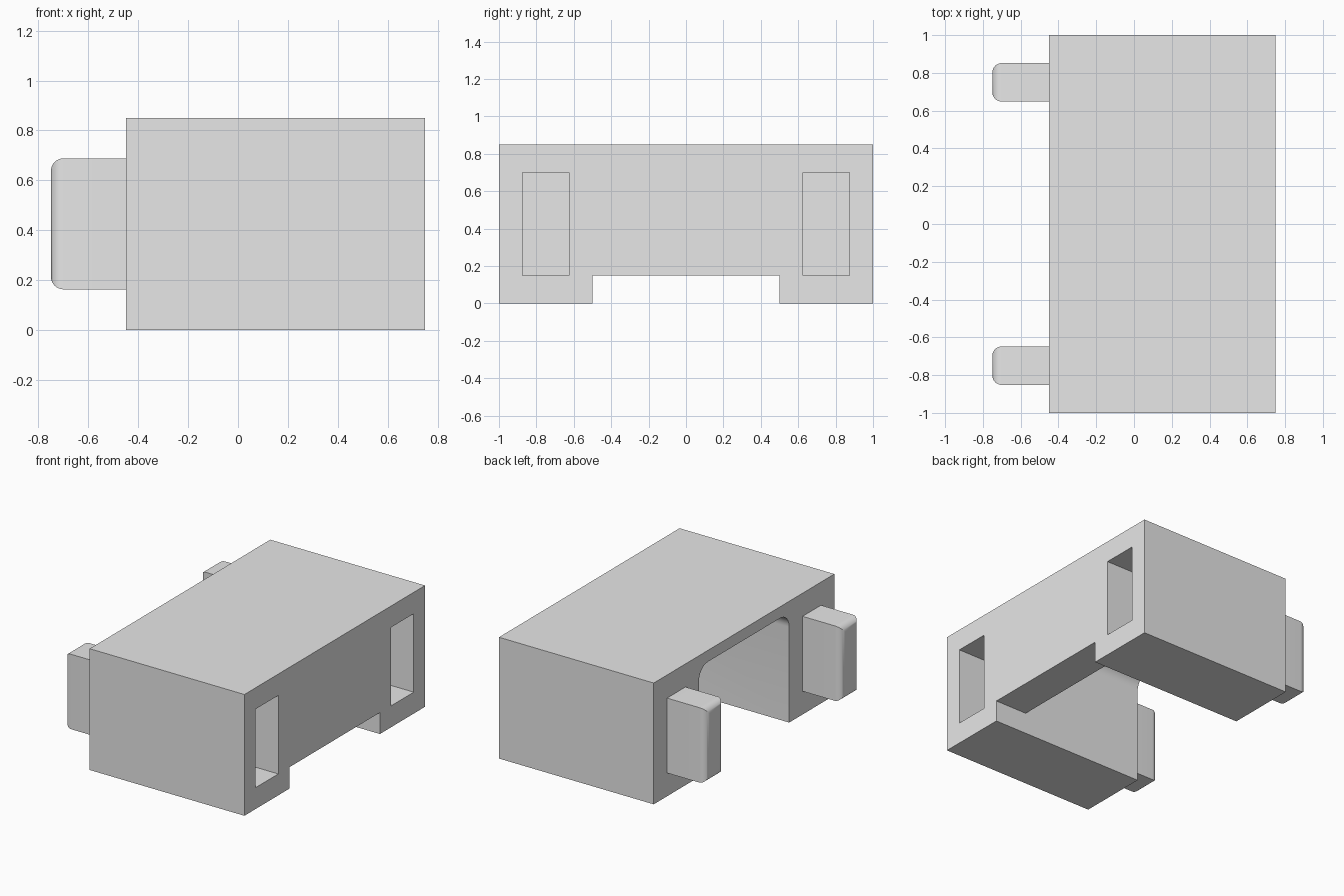
import bpy
import bmesh

old = bpy.data.objects.get("Cube")
if old:
    bpy.data.objects.remove(old, do_unlink=True)

grey = bpy.data.materials.new("light_grey")
grey.use_nodes = True
COLOUR = (0.8, 0.8, 0.8, 1.0)
grey.diffuse_color = COLOUR
grey.node_tree.nodes["Principled BSDF"].inputs["Base Color"].default_value = COLOUR


def block(name, x, y, z, rounded=None, radius=0.1):
    """Box between (min, max) pairs; edges chosen by rounded(mid, direction) are bevelled."""
    bm = bmesh.new()
    bmesh.ops.create_cube(bm, size=1)
    for v in bm.verts:
        v.co = [lo + (c + 0.5) * (hi - lo) for c, (lo, hi) in zip(v.co, (x, y, z))]
    if rounded:
        edges = [e for e in bm.edges
                 if rounded((e.verts[0].co + e.verts[1].co) / 2,
                            e.verts[1].co - e.verts[0].co)]
        bmesh.ops.bevel(bm, geom=edges, offset=radius, offset_type='OFFSET',
                        segments=8, profile=0.5, affect='EDGES')
    mesh = bpy.data.meshes.new(name)
    bm.to_mesh(mesh)
    bm.free()
    mesh.materials.append(grey)
    obj = bpy.data.objects.new(name, mesh)
    bpy.context.collection.objects.link(obj)
    return obj


def activate(obj):
    bpy.ops.object.select_all(action='DESELECT')
    obj.select_set(True)
    bpy.context.view_layer.objects.active = obj


def cut(target, cutter):
    mod = target.modifiers.new("cut", 'BOOLEAN')
    mod.operation = 'DIFFERENCE'
    mod.solver = 'EXACT'
    mod.object = cutter
    activate(target)
    bpy.ops.object.modifier_apply(modifier=mod.name)
    bpy.data.objects.remove(cutter, do_unlink=True)


# Main housing
body = block("housing", (-0.45, 0.75), (-1, 1), (0, 0.85))

# Tunnel open below and on one side, with rounded upper corners
cut(body, block("tunnel_cutter", (-0.6, 0.5), (-0.5, 0.5), (-0.2, 0.77),
                lambda mid, d: mid.z > 0.7 and abs(d.x) > 0.5))

# Low notch through the remaining wall
cut(body, block("notch_cutter", (0.4, 0.9), (-0.5, 0.5), (-0.2, 0.15)))

# Matching sockets and tabs at both ends
for label, side in (("front", -1), ("back", 1)):
    mid = 0.75 * side
    cut(body, block(label + "_socket_cutter", (0.4, 0.9),
                    (mid - 0.125, mid + 0.125), (0.15, 0.7)))
    tab = block(label + "_tab", (-0.75, -0.44), (mid - 0.102, mid + 0.102), (0.163, 0.688),
                lambda m, d: m.x < -0.74, 0.05)
    activate(tab)
    bpy.ops.object.shade_smooth_by_angle(angle=0.6)

activate(body)
bpy.ops.object.shade_smooth_by_angle(angle=0.6)
